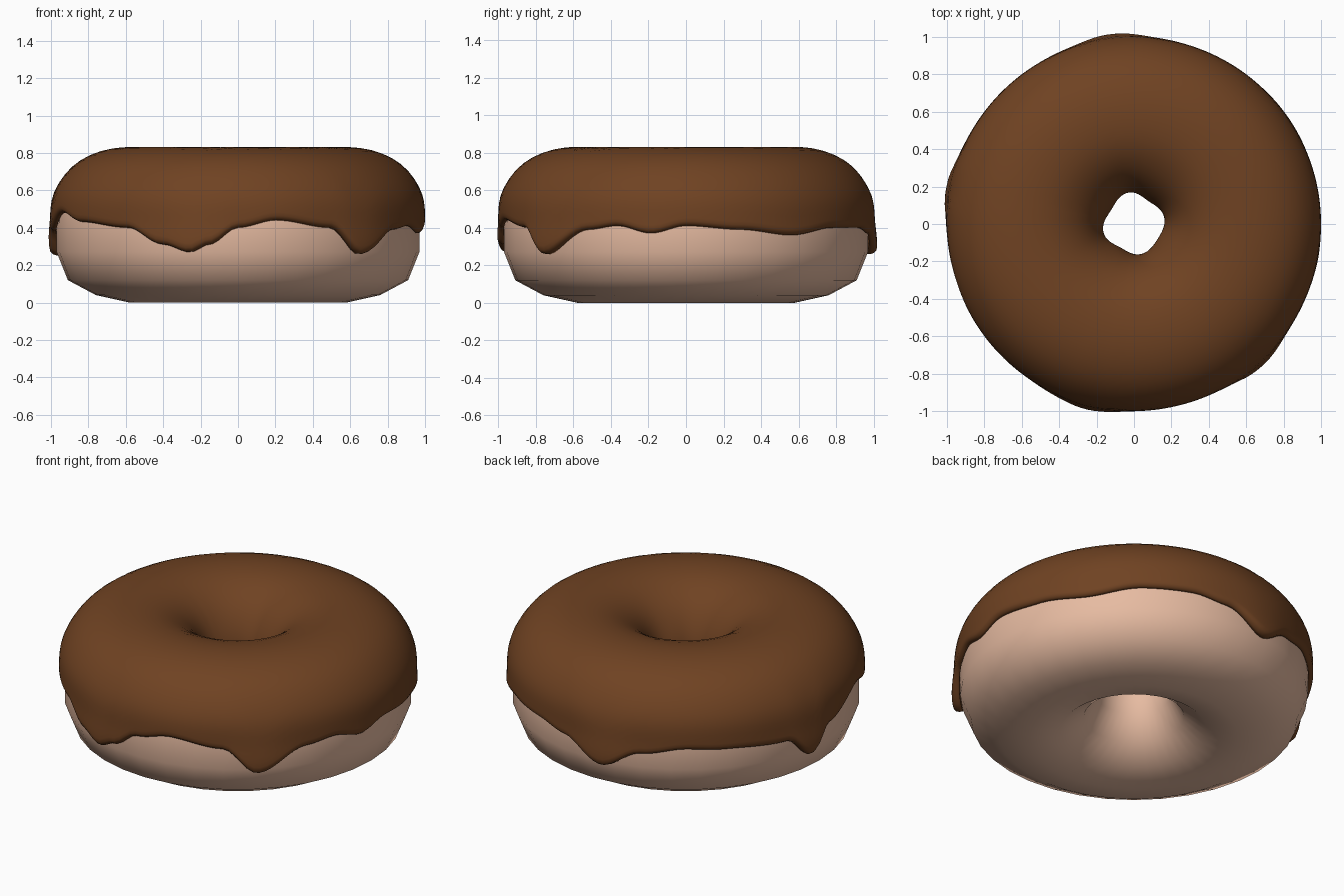
import bpy, bmesh, math
from mathutils import Vector

if "Cube" in bpy.data.objects:
    bpy.data.objects.remove(bpy.data.objects["Cube"])

# Dough cross-section (radius, height), starting at the outer equator, going over the top
PROFILE = [(.97, .42), (.955, .57), (.87, .70), (.74, .775), (.58, .80), (.42, .775),
           (.29, .69), (.21, .56), (.185, .42), (.205, .27), (.28, .13), (.41, .04),
           (.58, .0), (.76, .04), (.91, .12), (.97, .27)]
N = len(PROFILE)

# Icing lower edge: (azimuth in degrees, height)
EDGE = [(0, .41), (17, .39), (35, .36), (53, .40), (70, .40), (82, .37), (97, .26),
        (110, .36), (125, .40), (138, .39), (160, .37), (169, .25), (178, .38),
        (198, .48), (212, .43), (233, .40), (246, .31), (255, .27), (261, .31),
        (270, .40), (282, .44), (300, .40), (311, .26), (328, .39), (338, .41), (349, .37)]
DRIPS = [97, 169, 255, 312]


def section(u, off=0.0):
    """Smooth point on the cross-section at u, pushed outward by off."""
    i, f = math.floor(u), u - math.floor(u)
    a, b, c, d = (Vector(PROFILE[(i + k) % N]) for k in (-1, 0, 1, 2))
    p = 0.5 * (2*b + (c - a)*f + (2*a - 5*b + 4*c - d)*f*f + (3*b - a - 3*c + d)*f**3)
    t = (c - a) + 2*(2*a - 5*b + 4*c - d)*f + 3*(3*b - a - 3*c + d)*f*f
    return p + Vector((t.y, -t.x)).normalized() * off


def edge_height(deg):
    pts = EDGE + [(360, EDGE[0][1])]
    for (a0, z0), (a1, z1) in zip(pts, pts[1:]):
        if a0 <= deg <= a1:
            f = (deg - a0) / (a1 - a0)
            return z0 + (z1 - z0) * f * f * (3 - 2 * f)


def ring_mesh(name, count, loop_at, color):
    """Sweep a closed section around z; loop_at(deg) gives its (r, z) points."""
    bm = bmesh.new()
    rings = []
    for j in range(count):
        deg = 360 * j / count
        c, s = math.cos(math.radians(deg)), math.sin(math.radians(deg))
        rings.append([bm.verts.new((p.x*c, p.x*s, p.y)) for p in loop_at(deg)])
    m = len(rings[0])
    for j in range(count):
        r0, r1 = rings[j], rings[(j + 1) % count]
        for k in range(m):
            n = (k + 1) % m
            bm.faces.new((r0[k], r1[k], r1[n], r0[n]))
    bmesh.ops.recalc_face_normals(bm, faces=bm.faces)
    for f in bm.faces:
        f.smooth = True
    me = bpy.data.meshes.new(name)
    bm.to_mesh(me)
    bm.free()
    mat = bpy.data.materials.new(name + "_color")
    mat.diffuse_color = color
    mat.use_nodes = True
    mat.node_tree.nodes["Principled BSDF"].inputs["Base Color"].default_value = mat.diffuse_color
    me.materials.append(mat)
    ob = bpy.data.objects.new(name, me)
    bpy.context.collection.objects.link(ob)
    return ob


# Icing section: raised outer skin with rounded lips, and a back lying on the dough
STEPS = 34


def icing_loop(deg):
    a = math.radians(deg)
    u0 = (edge_height(deg) - .42) / .15
    u1 = 8 + .3 * math.sin(3 * a)
    near = max(math.exp(-((deg - d) / 9) ** 2) for d in DRIPS)
    pts = []
    for k in range(STEPS + 1):
        s = (1 - math.cos(math.pi * k / STEPS)) / 2
        h = .03 + .02 * near * max(0, 1 - s / .25)           # fatter drips
        h -= .012 * math.cos(4 * (a - .23)) * max(0, (s - .7) / .3)  # wavy hole
        e = min(1, min(s, 1 - s) * 1.4 / .035)
        pts.append(section(u0 + (u1 - u0) * s, .001 + h * math.sqrt(1 - (1 - e) ** 2)))
    for k in range(STEPS - 1, 0, -1):
        s = (1 - math.cos(math.pi * k / STEPS)) / 2
        pts.append(section(u0 + (u1 - u0) * s, 0))
    return pts


ring_mesh("dough", 36, lambda deg: [section(i) for i in range(N)], (.8, .5, .36, 1))
ring_mesh("icing", 180, icing_loop, (.16, .055, .016, 1))
